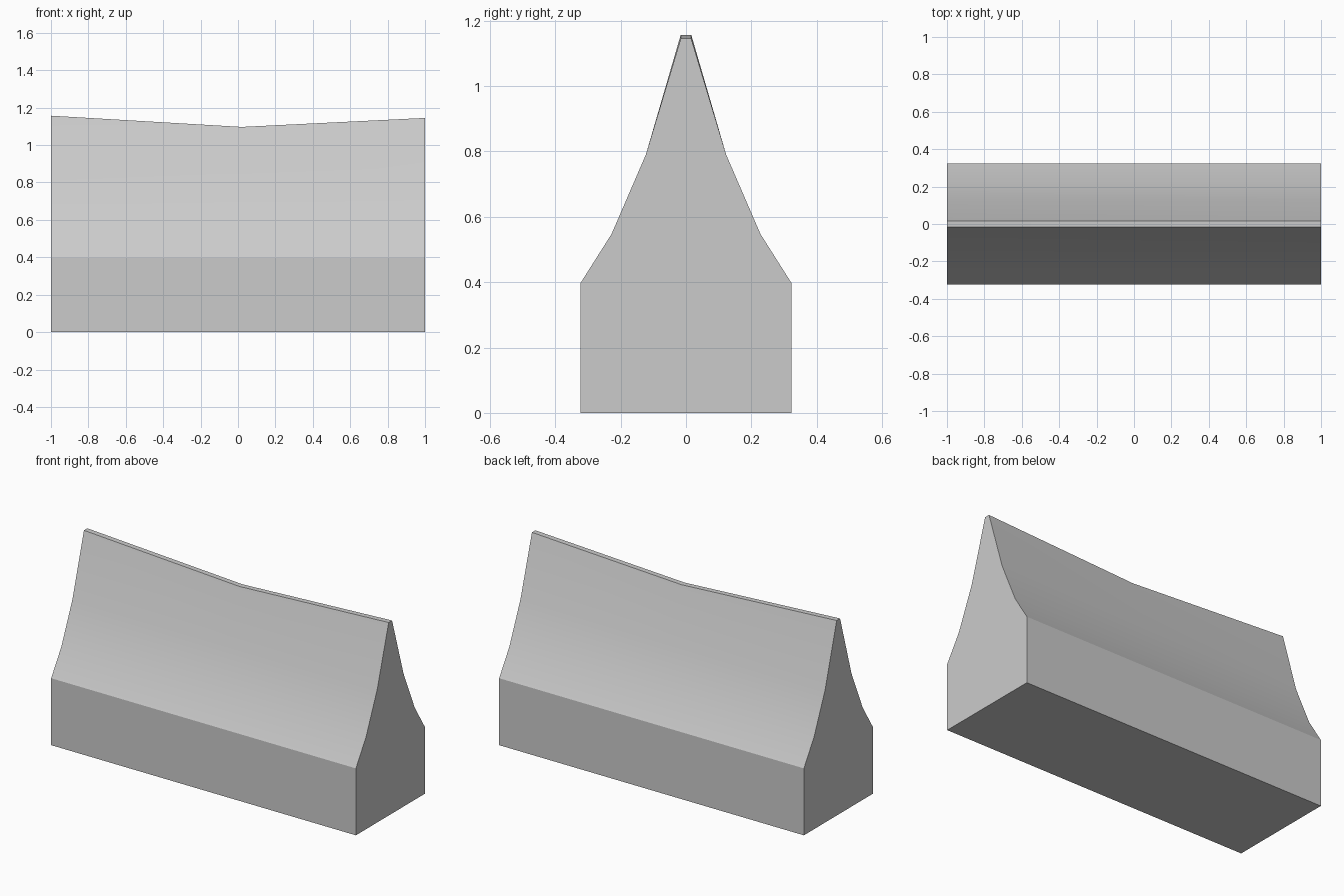
import bpy
import bmesh
from math import radians

cube = bpy.data.objects.get("Cube")
if cube:
    bpy.data.objects.remove(cube, do_unlink=True)

# Single plain grey
grey = bpy.data.materials.new("concrete grey")
grey.use_nodes = True
colour = (0.6, 0.6, 0.6, 1)
grey.diffuse_color = colour
grey.node_tree.nodes["Principled BSDF"].inputs["Base Color"].default_value = colour

# Half profile (y, z) from the base up to below the ridge
HALF = [(0.323, 0), (0.323, 0.397), (0.228, 0.547), (0.123, 0.79)]
RIDGE_HALF = 0.016
# Stations along the length (x, ridge height): the ridge sags in the middle
STATIONS = [(-1, 1.157), (0.02, 1.097), (1, 1.145)]


def section(bm, x, ridge):
    side = HALF + [(RIDGE_HALF, ridge)]
    loop = side + [(-y, z) for y, z in reversed(side)]
    return [bm.verts.new((x, y, z)) for y, z in loop]


# Barrier body: sections joined lengthwise and capped at both ends
bm = bmesh.new()
rings = [section(bm, x, ridge) for x, ridge in STATIONS]
for a, b in zip(rings, rings[1:]):
    for i in range(len(a)):
        j = (i + 1) % len(a)
        bm.faces.new((a[i], a[j], b[j], b[i]))
bm.faces.new(rings[0])
bm.faces.new(rings[-1])
bmesh.ops.recalc_face_normals(bm, faces=bm.faces)

mesh = bpy.data.meshes.new("barrier_body")
bm.to_mesh(mesh)
bm.free()
mesh.materials.append(grey)
body = bpy.data.objects.new("barrier_body", mesh)
bpy.context.collection.objects.link(body)

# Smooth curved flanks, crisp shoulders, ridge and ends
bpy.ops.object.select_all(action="DESELECT")
body.select_set(True)
bpy.context.view_layer.objects.active = body
bpy.ops.object.shade_smooth_by_angle(angle=radians(30))
